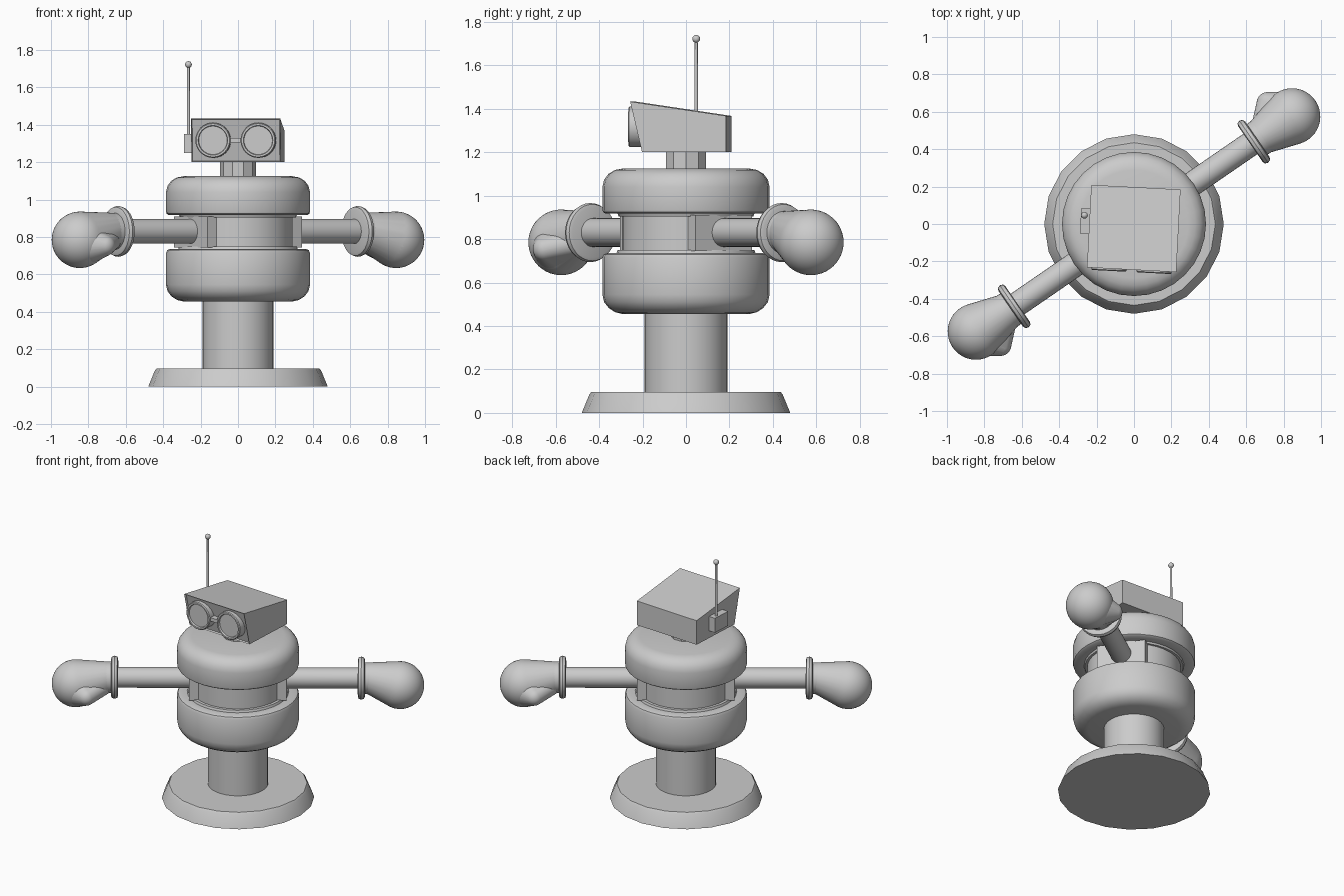
import bpy, bmesh, math
from mathutils import Matrix, Vector

if "Cube" in bpy.data.objects:
    bpy.data.objects.remove(bpy.data.objects["Cube"])

grey = bpy.data.materials.new("light_grey")
grey.diffuse_color = (0.6, 0.6, 0.6, 1)
grey.use_nodes = True
grey.node_tree.nodes["Principled BSDF"].inputs["Base Color"].default_value = grey.diffuse_color


def finish(bm, name, matrix=Matrix(), smooth=True):
    bmesh.ops.recalc_face_normals(bm, faces=bm.faces[:])
    bm.transform(matrix)
    me = bpy.data.meshes.new(name)
    bm.to_mesh(me)
    bm.free()
    me.materials.append(grey)
    ob = bpy.data.objects.new(name, me)
    bpy.context.collection.objects.link(ob)
    if smooth:
        bpy.ops.object.select_all(action='DESELECT')
        ob.select_set(True)
        bpy.context.view_layer.objects.active = ob
        bpy.ops.object.shade_smooth_by_angle(angle=math.radians(35))
    return ob


def lathe(name, profile, n, matrix=Matrix(), smooth=True):
    """Closed solid of revolution about z from (radius, z) points, bottom to top."""
    bm = bmesh.new()
    rings = [[bm.verts.new((r * math.cos(2 * math.pi * i / n), r * math.sin(2 * math.pi * i / n), z))
              for i in range(n)] for r, z in profile]
    for a, b in zip(rings, rings[1:]):
        for i in range(n):
            j = (i + 1) % n
            bm.faces.new((a[i], a[j], b[j], b[i]))
    bm.faces.new(rings[0][::-1])
    bm.faces.new(rings[-1])
    return finish(bm, name, matrix, smooth)


def box(name, lo, hi, matrix=Matrix()):
    bm = bmesh.new()
    lo, hi = Vector(lo), Vector(hi)
    size = hi - lo
    bmesh.ops.create_cube(bm, size=1, matrix=Matrix.Translation((lo + hi) / 2) @ Matrix.Diagonal((*size, 1)))
    return finish(bm, name, matrix, False)


def blend(name, balls, matrix):
    """Smooth hull around a few (centre, radius) balls."""
    bm = bmesh.new()
    for c, r in balls:
        bmesh.ops.create_icosphere(bm, subdivisions=4, radius=r, matrix=Matrix.Translation(c))
    out = bmesh.ops.convex_hull(bm, input=bm.verts[:])
    junk = {g for g in out["geom_interior"] + out["geom_unused"] if isinstance(g, bmesh.types.BMVert)}
    bmesh.ops.delete(bm, geom=list(junk), context='VERTS')
    return finish(bm, name, matrix)


# Stand and torso
lathe("base", [(.48, 0), (.445, .085), (.435, .097)], 20)
lathe("column", [(.19, -.0), (.19, .47)], 32)
lathe("lower_body", [(.29, .455), (.325, .463), (.355, .482), (.377, .51), (.385, .545),
                     (.385, .715), (.378, .73), (.365, .735), (.32, .735), (.315, .75)], 32)
lathe("waist_drum", [(.295, .74), (.295, .925)], 32)
lathe("upper_body", [(.31, .905), (.315, .917), (.37, .917), (.382, .925), (.385, .935), (.385, 1.04),
                     (.377, 1.073), (.357, 1.1), (.328, 1.118), (.29, 1.125)], 32)
lathe("neck", [(.097, 1.11), (.097, 1.21)], 10)

# Arms: built along +x, then turned to face opposite ways
along_x = Matrix.Rotation(math.pi / 2, 4, 'Y')
for side, angle in (("right", 34.5), ("left", 214.5)):
    turn = Matrix.Rotation(math.radians(angle), 4, 'Z')
    limb = turn @ Matrix.Translation((0, 0, .83)) @ along_x
    box(side + "_shoulder", (.1, -.158, .745), (.308, .158, .91), turn)
    lathe(side + "_arm", [(.066, .25), (.066, .8)], 24, limb)
    lathe(side + "_cuff", [(.115, .755), (.13, .76), (.136, .777), (.13, .794), (.115, .8)], 32, limb)
    blend(side + "_hand", [((.84, 0, .83), .1), ((1.022, -.005, .785), .151)], turn)
    lathe(side + "_wrist", [(.098, .78), (.1, .85)], 32, limb)
    blend(side + "_thumb", [((.83, .01, .79), .06), ((.955, .13, .755), .057), ((1.0, .05, .76), .1)], turn)

# Head: wedge with a recessed leaning face, turned slightly
head = Matrix.Rotation(math.radians(-3), 4, 'Z')
bm = bmesh.new()
side_profile = [(-.245, 1.433), (-.19, 1.2), (.197, 1.2), (.197, 1.367)]
left = [bm.verts.new((-.239, y, z)) for y, z in side_profile]
right = [bm.verts.new((.239, y, z)) for y, z in side_profile]
bm.faces.new(left)
bm.faces.new(right[::-1])
sides = [bm.faces.new((left[i], right[i], right[(i + 1) % 4], left[(i + 1) % 4])) for i in range(4)]
bmesh.ops.recalc_face_normals(bm, faces=bm.faces[:])
bmesh.ops.inset_region(bm, faces=[sides[0]], thickness=.008, depth=0)
bmesh.ops.translate(bm, verts=sides[0].verts[:], vec=(0, .012, 0))
finish(bm, "head", head, False)

# Goggle eyes: short tubes with sunken lenses, joined by a bridge
for side, x in (("left", -.121), ("right", .121)):
    m = head @ Matrix.Translation((x, 0, 1.317)) @ Matrix.Rotation(math.pi / 2, 4, 'X')
    lathe(side + "_eye", [(.094, .17), (.094, .252), (.089, .257), (.079, .257), (.076, .245)], 32, m)
box("eye_bridge", (-.035, -.245, 1.305), (.035, -.18, 1.33), head)

# Antenna on the side of the head
box("antenna_mount", (-.286, -.065, 1.25), (-.23, .07, 1.35), head)
rod = Matrix.Translation((-.265, .047, 0))
lathe("antenna_rod", [(.009, 1.34), (.007, 1.72)], 12, rod)
bm = bmesh.new()
bmesh.ops.create_uvsphere(bm, u_segments=16, v_segments=10, radius=.018)
finish(bm, "antenna_tip", rod @ Matrix.Translation((0, 0, 1.722)))
